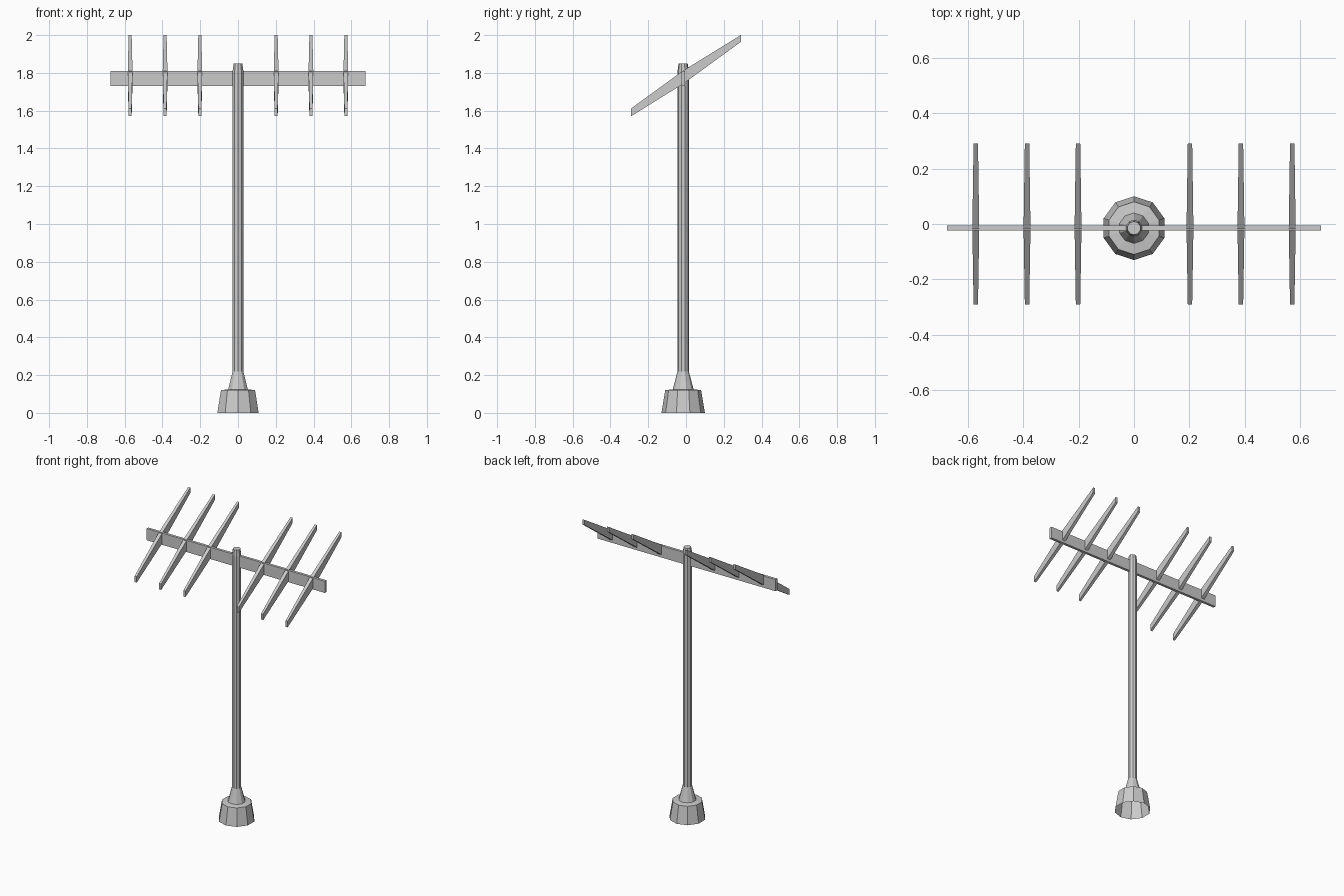
import bpy, bmesh, math

if "Cube" in bpy.data.objects:
    bpy.data.objects.remove(bpy.data.objects["Cube"])

AXIS_Y = -0.015


def make_object(name, bm):
    bmesh.ops.recalc_face_normals(bm, faces=bm.faces)
    mesh = bpy.data.meshes.new(name)
    bm.to_mesh(mesh)
    bm.free()
    obj = bpy.data.objects.new(name, mesh)
    bpy.context.collection.objects.link(obj)
    return obj


def loft(bm, rings, cap_start=True, cap_end=True):
    loops = [[bm.verts.new(p) for p in ring] for ring in rings]
    n = len(loops[0])
    for a, b in zip(loops, loops[1:]):
        for i in range(n):
            j = (i + 1) % n
            bm.faces.new((a[i], a[j], b[j], b[i]))
    if cap_start:
        bm.faces.new(loops[0][::-1])
    if cap_end:
        bm.faces.new(loops[-1])


def turned(name, profile, sides=10):
    def ring(r, z):
        angles = [math.pi / 2 + math.tau * i / sides for i in range(sides)]
        return [(r * math.cos(a), AXIS_Y + r * math.sin(a), z) for a in angles]
    bm = bmesh.new()
    loft(bm, [ring(r, z) for r, z in profile], cap_start=False)
    return make_object(name, bm)


# Mast with flared foot, open underneath
turned("mast", [(0.115, 0), (0.095, 0.12), (0.055, 0.125), (0.03, 0.22),
                (0.03, 1.81), (0.024, 1.85)])

# Horizontal crossbar
bm = bmesh.new()
bmesh.ops.create_cube(bm, size=1)
for v in bm.verts:
    v.co = (v.co.x * 1.348, AXIS_Y + v.co.y * 0.018, 1.77 + v.co.z * 0.08)
make_object("crossbar", bm)

# Sloping antenna elements, thickest at the crossbar: y, bottom z, top z, half width
STATIONS = [(-0.29, 1.571, 1.612, 0.008),
            (AXIS_Y, 1.742, 1.812, 0.0125),
            (0.29, 1.964, 2.0, 0.008)]
for side, sign in (("left", -1), ("right", 1)):
    for k, x in enumerate((0.202, 0.386, 0.571)):
        bm = bmesh.new()
        cx = sign * x
        loft(bm, [[(cx - w, y, lo), (cx + w, y, lo), (cx + w, y, hi), (cx - w, y, hi)]
                  for y, lo, hi, w in STATIONS])
        make_object(f"element_{side}_{k + 1}", bm)
